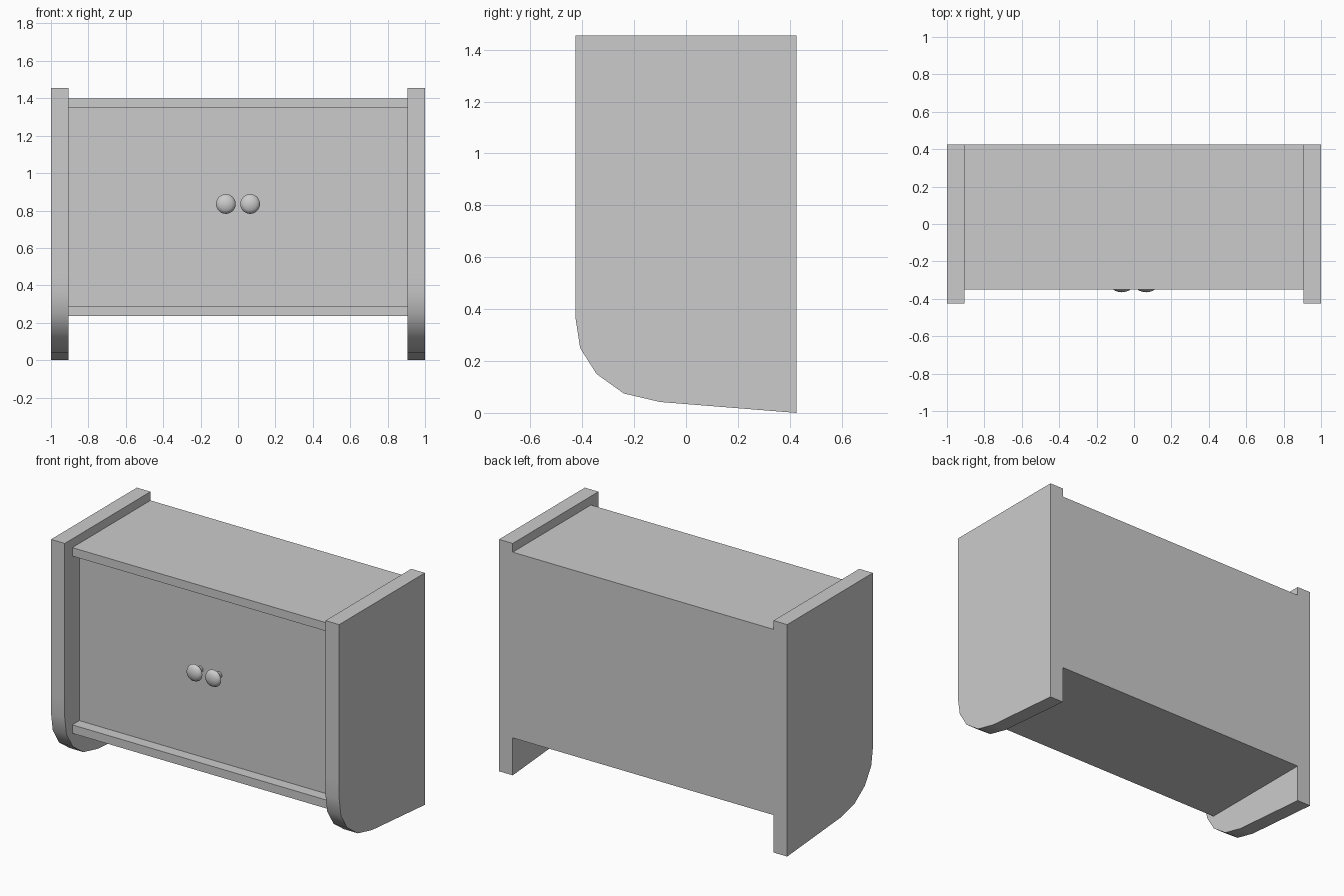
import bpy, bmesh, math

cube = bpy.data.objects.get("Cube")
if cube:
    bpy.data.objects.remove(cube, do_unlink=True)

# One painted finish for the whole cabinet
paint = bpy.data.materials.new("light_grey")
paint.use_nodes = True
GREY = (0.6, 0.6, 0.6, 1)
paint.diffuse_color = GREY
paint.node_tree.nodes["Principled BSDF"].inputs["Base Color"].default_value = GREY


def finish(name, bm, smooth=None):
    bmesh.ops.recalc_face_normals(bm, faces=bm.faces)
    mesh = bpy.data.meshes.new(name)
    bm.to_mesh(mesh)
    bm.free()
    mesh.materials.append(paint)
    obj = bpy.data.objects.new(name, mesh)
    bpy.context.collection.objects.link(obj)
    if smooth:
        bpy.ops.object.select_all(action='DESELECT')
        obj.select_set(True)
        bpy.context.view_layer.objects.active = obj
        bpy.ops.object.shade_smooth_by_angle(angle=math.radians(smooth))
    return obj


def box(name, x, y, z):
    """Box spanning the given (low, high) ranges."""
    bm = bmesh.new()
    bmesh.ops.create_cube(bm, size=1)
    for v in bm.verts:
        v.co = [(a + b) / 2 + c * (b - a) for (a, b), c in zip((x, y, z), v.co)]
    return finish(name, bm)


INNER, BACK, FRONT, PANEL = 0.905, 0.425, -0.35, -0.28
BOTTOM, TOP, BOARD = 0.235, 1.4, 0.053

# Side boards, rounded at the lower front
side_profile = [(BACK, 0), (-0.1, 0.042), (-0.24, 0.075), (-0.345, 0.15),
                (-0.408, 0.25), (-BACK, 0.36), (-BACK, 0.48),
                (-BACK, 1.455), (BACK, 1.455)]
for name, s in (("left_side", 1), ("right_side", -1)):
    bm = bmesh.new()
    face = bm.faces.new([bm.verts.new((s * INNER, y, z)) for y, z in side_profile])
    ext = bmesh.ops.extrude_face_region(bm, geom=[face], use_keep_orig=True)
    for v in ext["geom"]:
        if isinstance(v, bmesh.types.BMVert):
            v.co.x = s
    finish(name, bm, smooth=30)

# Top and bottom boards with the recessed cupboard between them
span = (-INNER, INNER)
box("bottom_board", span, (FRONT, BACK), (BOTTOM, BOTTOM + BOARD))
box("top_board", span, (FRONT, BACK), (TOP - BOARD, TOP))
box("cupboard_body", span, (PANEL, BACK), (BOTTOM + BOARD, TOP - BOARD))

# Round door knobs: narrow stem flaring to a domed head
knob_profile = [(0.02, PANEL), (0.022, -0.305), (0.042, -0.322), (0.053, -0.336),
                (0.048, -0.349), (0.034, -0.358), (0.017, -0.363), (0, -0.365)]
for name, cx in (("left_knob", 0.065), ("right_knob", -0.065)):
    bm = bmesh.new()
    verts = [bm.verts.new((r, y, 0)) for r, y in knob_profile]
    edges = [bm.edges.new(pair) for pair in zip(verts, verts[1:])]
    bmesh.ops.spin(bm, geom=verts + edges, cent=(0, 0, 0), axis=(0, 1, 0),
                   angle=math.tau, steps=20)
    bmesh.ops.remove_doubles(bm, verts=bm.verts, dist=0.0005)
    bmesh.ops.translate(bm, verts=bm.verts, vec=(cx, 0, 0.835))
    finish(name, bm, smooth=50)
